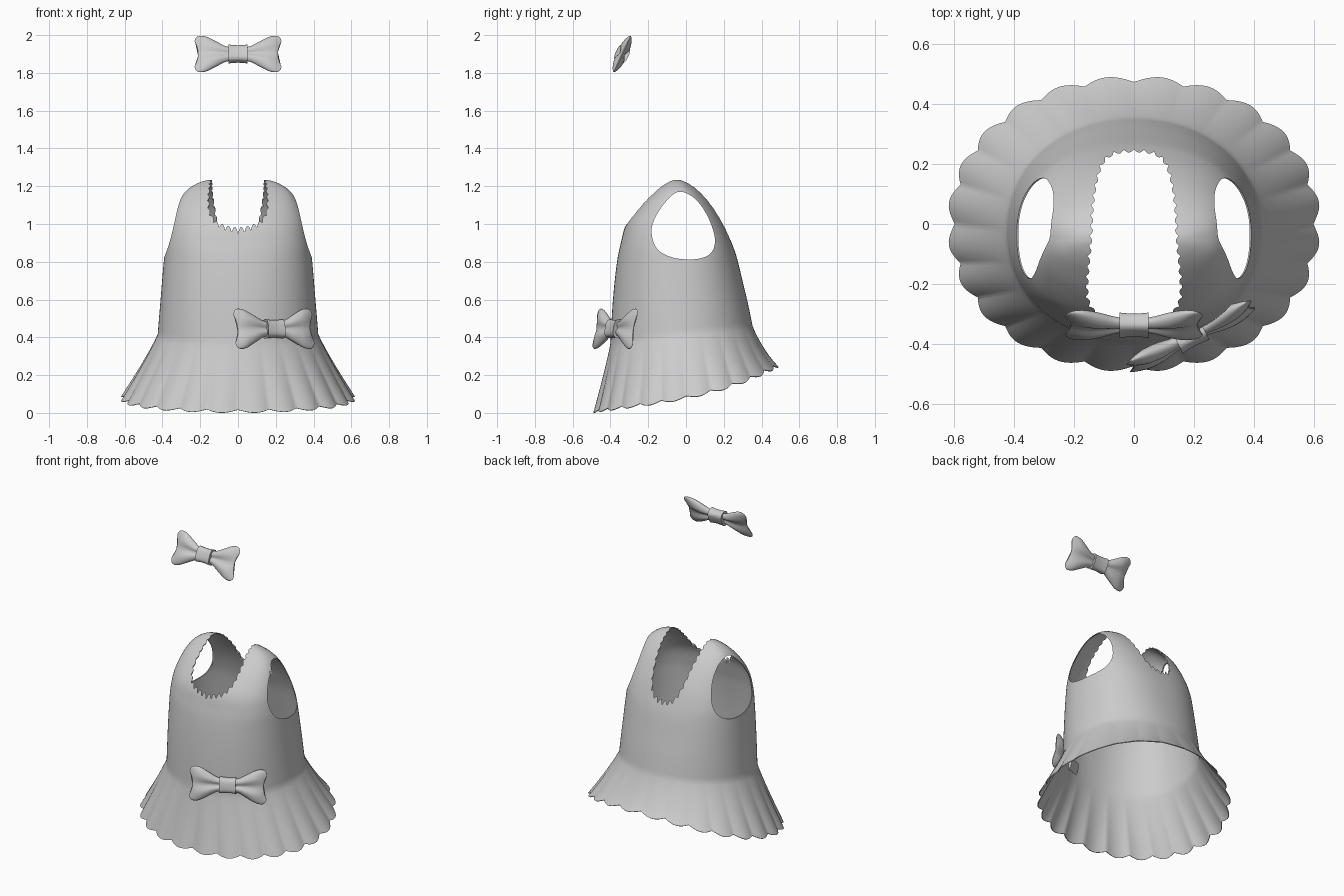
import bpy, bmesh, math
from mathutils import Vector, Euler

if "Cube" in bpy.data.objects:
    bpy.data.objects.remove(bpy.data.objects["Cube"])

NT = 288          # points around the dress
PLEATS = 24


def finish(name, bm, angle=40):
    bmesh.ops.recalc_face_normals(bm, faces=bm.faces)
    me = bpy.data.meshes.new(name)
    bm.to_mesh(me)
    bm.free()
    me.shade_smooth()
    me.set_sharp_from_angle(angle=math.radians(angle))
    ob = bpy.data.objects.new(name, me)
    bpy.context.collection.objects.link(ob)
    return ob


def loft(bm, rings, cap_start=True, cap_end=True):
    vs = [[bm.verts.new(p) for p in r] for r in rings]
    n = len(vs[0])
    for a, b in zip(vs, vs[1:]):
        for i in range(n):
            bm.faces.new((a[i], a[(i + 1) % n], b[(i + 1) % n], b[i]))
    if cap_start:
        bm.faces.new(vs[0][::-1])
    if cap_end:
        bm.faces.new(vs[-1])


def spline(pts, steps, closed=False):
    """Catmull-Rom through points of any dimension."""
    n = len(pts)
    get = (lambda i: pts[i % n]) if closed else (lambda i: pts[max(0, min(n - 1, i))])
    out = []
    for i in range(n if closed else n - 1):
        p0, p1, p2, p3 = (get(i + k) for k in (-1, 0, 1, 2))
        for s in range(steps):
            t = s / steps
            out.append([0.5 * (2 * b + (c - a) * t + (2 * a - 5 * b + 4 * c - d) * t * t
                               + (3 * b - a - 3 * c + d) * t ** 3)
                        for a, b, c, d in zip(p0, p1, p2, p3)])
    if not closed:
        out.append(list(pts[-1]))
    return out


def oval(th, a, yf, yb, n):
    c, s = math.cos(th), math.sin(th)
    x = a * math.copysign(abs(c) ** (2 / n), c)
    y = (yf + yb) / 2 + (yb - yf) / 2 * math.copysign(abs(s) ** (2 / n), s)
    return x, y


# dress shell: pleated skirt, then bodice closing in a dome over the shoulders
angles = [2 * math.pi * i / NT for i in range(NT)]
rings = []
for k in range(16, 0, -1):
    t = k / 16
    f = t ** 1.1
    ring = []
    for th in angles:
        x, y = oval(th, .425 + .193 * f, -.40 - .09 * f, .352 + .138 * f, 2.1)
        p = abs(math.sin(th * PLEATS / 2))
        r = 1 + t * .04 * (p - .8)
        z_hem = .09 + .2 * y + .2 * y * y + .2 * y ** 3 - .016 * p
        z_waist = .42 + .12 * y
        ring.append((x * r, y * r, z_waist + (z_hem - z_waist) * t))
    rings.append(ring)

# z, half width, front y, back y, squareness
profile = [(.42, .425, -.40, .352, 2.1), (.6, .41, -.388, .32, 2.2), (.8, .393, -.365, .275, 2.35),
           (.9, .38, -.345, .242, 2.5), (1.0, .36, -.316, .2, 2.5), (1.1, .325, -.245, .14, 2.5),
           (1.17, .28, -.175, .08, 2.5), (1.21, .225, -.125, .03, 2.5),
           (1.23, .17, -.085, -.01, 2.5), (1.238, .10, -.06, -.035, 2.3)]
for z, a, yf, yb, n in spline(profile, 5):
    w = max(0, (.7 - z) / .28)
    ring = []
    for th in angles:
        x, y = oval(th, a, yf, yb, n)
        ring.append((x, y, z + .12 * y * w))
    rings.append(ring)
bm = bmesh.new()
loft(bm, rings, cap_start=False)
dress = finish("dress", bm)
sol = dress.modifiers.new("cloth", 'SOLIDIFY')
sol.thickness = .005
sol.offset = -1


# armhole cutter: egg outline pushed through the sides
egg = spline([(-.04, 1.17), (-.105, 1.12), (-.165, 1.03), (-.182, .95), (-.15, .865), (-.06, .82),
              (.06, .815), (.135, .85), (.152, .93), (.11, 1.05), (.04, 1.14)], 6, True)
bm = bmesh.new()
loft(bm, [[(x, y, z) for y, z in egg] for x in (-.8, .8)])
arm_cut = finish("armhole_cutter", bm)

# neck cutter: scalloped outline dropped from above
half = [(.10, -.32), (.145, -.285), (.163, -.22), (.15, -.05), (.142, .08), (.118, .19), (.075, .238)]
outline = [(0, -.334)] + half + [(0, .25)] + [(-x, y) for x, y in reversed(half)]
pts = [Vector(p) for p in spline(outline, 30, True)]
n = len(pts)
total = sum((pts[i] - pts[i - 1]).length for i in range(n))
run, neck = 0, []
for i in range(n):
    tan = (pts[(i + 1) % n] - pts[i - 1]).normalized()
    inward = Vector((-tan.y, tan.x))
    neck.append(pts[i] + inward * .011 * abs(math.sin(math.pi * 46 * run / total)))
    run += (pts[(i + 1) % n] - pts[i]).length
bm = bmesh.new()
loft(bm, [[(p.x, p.y, z) for p in neck] for z in (.6, 1.5)])
neck_cut = finish("neck_cutter", bm)

for cutter in (arm_cut, neck_cut):
    cutter.hide_render = True
    m = dress.modifiers.new("cut", 'BOOLEAN')
    m.operation = 'DIFFERENCE'
    m.solver = 'EXACT'
    m.object = cutter
deps = bpy.context.evaluated_depsgraph_get()
cut_mesh = bpy.data.meshes.new_from_object(dress.evaluated_get(deps))
dress.modifiers.clear()
dress.data = cut_mesh
cut_mesh.shade_smooth()
cut_mesh.set_sharp_from_angle(angle=math.radians(40))
for cutter in (arm_cut, neck_cut):
    bpy.data.objects.remove(cutter)


# bows: two puffed lobes with a centre fold and notched ends, plus a knot
def bow(name, loc, rot, size):
    lobe = spline([(.03, .036, .02), (.07, .047, .025), (.12, .075, .032), (.17, .102, .03),
                   (.205, .108, .02), (.226, .098, .01), (.235, .075, .003)], 4)
    bm = bmesh.new()
    for side in (-1, 1):
        rs = []
        for x, h, d in lobe:
            r = []
            for i in range(40):
                a = 2 * math.pi * i / 40
                u = math.sin(a)
                fold = 1 - .55 * math.exp(-(u / .3) ** 2)
                notch = .02 * (1 - u * u) * (x / .235) ** 3
                r.append((side * (x - notch), -d * math.cos(a) * fold, h * u))
            rs.append(r)
        loft(bm, rs)
    knot = [(-.048, .9), (-.05, 1), (-.025, .94), (0, .92), (.025, .94), (.05, 1), (.048, .9)]
    rs = []
    for x, k in knot:
        r = []
        for i in range(32):
            z, y = oval(2 * math.pi * i / 32, .05 * k, -.036 * k, .036 * k, 3)
            r.append((x, y, z))
        rs.append(r)
    loft(bm, rs)
    ob = finish(name, bm, 50)
    ob.location = loc
    ob.rotation_euler = Euler([math.radians(v) for v in rot])
    ob.scale = (size,) * 3


bow("head_bow", (0, -.338, 1.9), (-25, 0, 0), .98)
bow("waist_bow", (.19, -.375, .445), (-10, 0, 27), 1.0)
